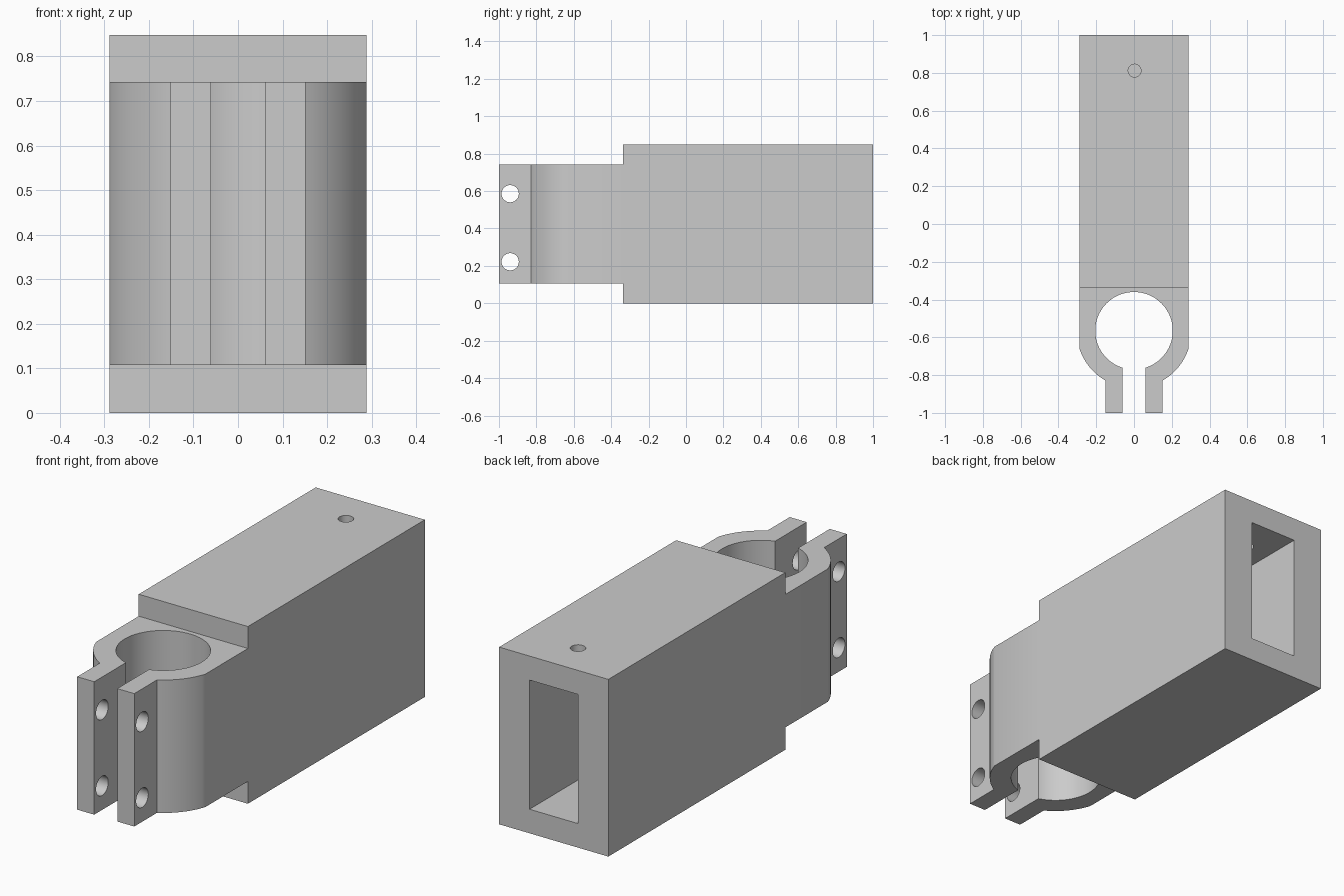
import bpy, bmesh
from math import asin, pi, cos, sin, radians

if "Cube" in bpy.data.objects:
    bpy.data.objects.remove(bpy.data.objects["Cube"])

grey = bpy.data.materials.new("light_grey")
grey.use_nodes = True
grey.diffuse_color = (0.6, 0.6, 0.6, 1)
grey.node_tree.nodes["Principled BSDF"].inputs["Base Color"].default_value = (0.6, 0.6, 0.6, 1)


def finish(name, bm):
    bmesh.ops.recalc_face_normals(bm, faces=bm.faces)
    mesh = bpy.data.meshes.new(name)
    bm.to_mesh(mesh)
    bm.free()
    mesh.materials.append(grey)
    ob = bpy.data.objects.new(name, mesh)
    bpy.context.collection.objects.link(ob)
    return ob


def box(name, low, high):
    bm = bmesh.new()
    bmesh.ops.create_cube(bm, size=1)
    for v in bm.verts:
        v.co = [(a + b) / 2 + c * (b - a) for a, b, c in zip(low, high, v.co)]
    return finish(name, bm)


def extrude(name, points, z0, z1):
    bm = bmesh.new()
    face = bm.faces.new([bm.verts.new((x, y, z0)) for x, y in points])
    top = bmesh.ops.extrude_face_region(bm, geom=[face])["geom"]
    for v in top:
        if isinstance(v, bmesh.types.BMVert):
            v.co.z = z1
    return finish(name, bm)


def rod(name, radius, length, loc, rot=(0, 0, 0)):
    bpy.ops.mesh.primitive_cylinder_add(vertices=48, radius=radius, depth=length,
                                        location=loc, rotation=rot)
    ob = bpy.context.object
    ob.name = name
    ob.data.materials.append(grey)
    return ob


def combine(target, other, operation):
    mod = target.modifiers.new(operation, 'BOOLEAN')
    mod.operation = operation
    mod.solver = 'EXACT'
    mod.object = other
    bpy.context.view_layer.objects.active = target
    bpy.ops.object.modifier_apply(modifier=mod.name)
    bpy.data.objects.remove(other)


def arc(radius, start, end, steps):
    # Angles are measured from the front direction towards +x
    angles = [start + (end - start) * i / steps for i in range(steps + 1)]
    return [(radius * sin(a), CENTRE - radius * cos(a)) for a in angles]


# Main dimensions
HALF, STEP, CENTRE = 0.289, -0.338, -0.565
BORE, OUTER, SLOT, EAR = 0.205, 0.304, 0.061, 0.151

# Split clamp outline: one half, then its mirror image
half = arc(BORE, pi, asin(SLOT / BORE), 40)
half += [(SLOT, -1), (EAR, -1)]
half += arc(OUTER, asin(EAR / OUTER), asin(HALF / OUTER), 14)
half += [(HALF, STEP + 0.1)]
outline = half + [(-x, y) for x, y in reversed(half[1:])]
clamp = extrude("clamp", outline, 0.107, 0.743)

# Rectangular housing joined to the clamp
body = box("clamp_housing", (-HALF, STEP, 0), (HALF, 1, 0.848))
combine(body, clamp, 'UNION')

# Rear socket
combine(body, box("socket", (-0.128, -0.2, 0.115), (0.128, 1.1, 0.733)), 'DIFFERENCE')

# Set screw hole through the roof, and bolt holes through the ears
combine(body, rod("screw_hole", 0.034, 0.4, (0.003, 0.812, 0.848)), 'DIFFERENCE')
for z in (0.222, 0.586):
    combine(body, rod("bolt_hole", 0.046, 0.8, (0, -0.94, z), (0, pi / 2, 0)), 'DIFFERENCE')

# Smooth the curved walls, keep the edges sharp
bpy.ops.object.select_all(action='DESELECT')
body.select_set(True)
bpy.context.view_layer.objects.active = body
bpy.ops.object.shade_smooth_by_angle(angle=radians(20))
